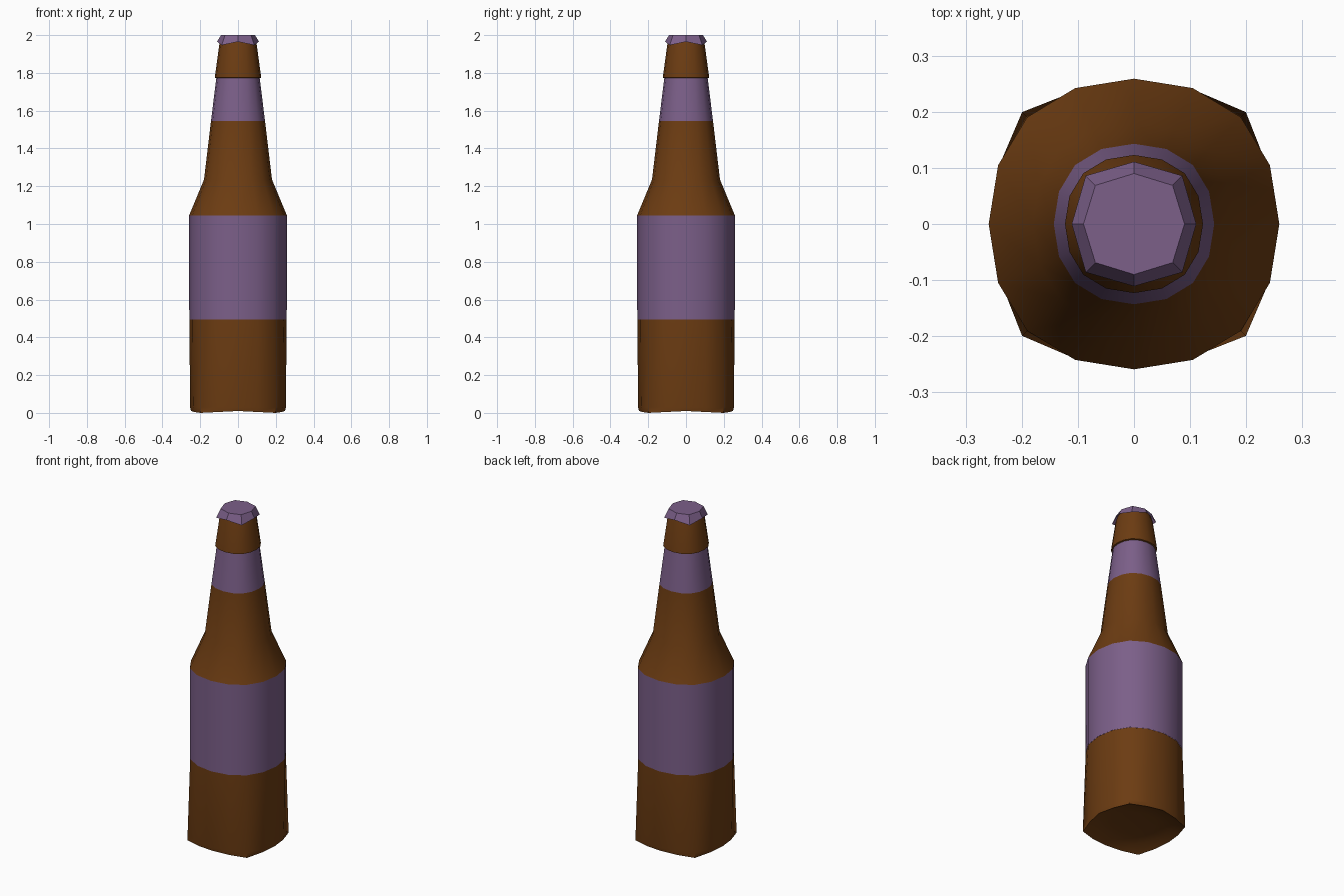
import bpy, bmesh
from math import radians

if "Cube" in bpy.data.objects:
    bpy.data.objects.remove(bpy.data.objects["Cube"])


def material(name, rgb):
    m = bpy.data.materials.new(name)
    m.diffuse_color = (*rgb, 1)
    m.use_nodes = True
    m.node_tree.nodes["Principled BSDF"].inputs["Base Color"].default_value = m.diffuse_color
    return m


GLASS = material("brown_glass", (0.15, 0.045, 0.006))
PAPER = material("purple_label", (0.20, 0.115, 0.25))


def ring(sides, r, z, corner=0.735, corner_z=0.0):
    """Slightly squared ring; corner is the x = y reach of the diagonals."""
    quarter = [(1, 0, 0), (corner, corner, corner_z)]
    if sides == 16:
        quarter = [(1, 0, 0), (0.935, 0.405, corner_z / 2),
                   (corner, corner, corner_z), (0.405, 0.935, corner_z / 2)]
    pts = []
    for _ in range(4):
        pts += [(x * r, y * r, z + dz) for x, y, dz in quarter]
        quarter = [(-y, x, dz) for x, y, dz in quarter]
    return pts


def loft(name, profile, mat, sides=16, cap_first=False, cap_last=False, smooth=True):
    """Skin a bottom-to-top stack of rings."""
    bm = bmesh.new()
    rings = [[bm.verts.new(p) for p in ring(sides, *row)] for row in profile]
    for a, b in zip(rings, rings[1:]):
        for i in range(sides):
            j = (i + 1) % sides
            bm.faces.new((a[i], a[j], b[j], b[i]))
    if cap_first:
        bm.faces.new(rings[0][::-1])
    if cap_last:
        bm.faces.new(rings[-1])
    me = bpy.data.meshes.new(name)
    bm.to_mesh(me)
    bm.free()
    if smooth:
        me.shade_smooth()
        me.set_sharp_from_angle(angle=radians(40))
    me.materials.append(mat)
    ob = bpy.data.objects.new(name, me)
    bpy.context.collection.objects.link(ob)
    return ob


# Lower body, with a hollow underside and squarer foot
loft("lower_body", [(0.12, 0.04), (0.20, 0.03, 0.76), (0.249, 0.01, 0.80, -0.01),
                    (0.254, 0.03, 0.785), (0.257, 0.495)], GLASS, cap_first=True)

# Wide paper label
loft("body_label", [(0.258, 0.495), (0.259, 1.045)], PAPER)

# Shoulder and long neck
loft("shoulder_and_neck", [(0.259, 1.045), (0.18, 1.235), (0.143, 1.545)], GLASS)

# Neck label
loft("neck_label", [(0.143, 1.545), (0.115, 1.772)], PAPER)

# Collar overhanging the neck label
loft("collar", [(0.115, 1.772), (0.123, 1.775), (0.099, 1.95), (0.090, 1.98)],
     GLASS, cap_last=True)

# Faceted bottle cap with a drooping rim
loft("bottle_cap", [(0.111, 1.965, 0.775, -0.018), (0.090, 2.0, 0.765)],
     PAPER, sides=8, cap_last=True, smooth=False)
